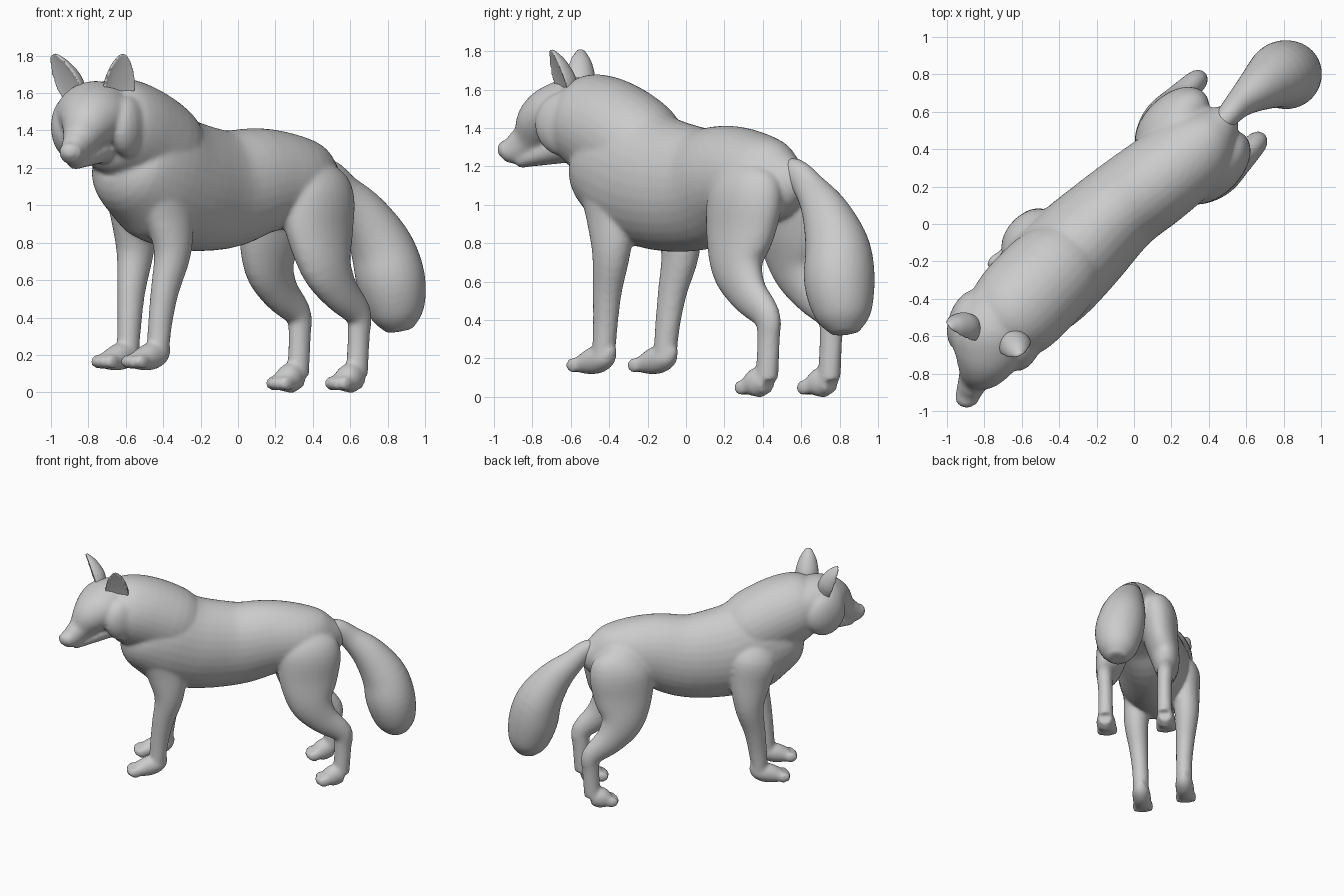
import bpy, bmesh, math
from mathutils import Vector, Matrix

cube = bpy.data.objects.get("Cube")
if cube:
    bpy.data.objects.remove(cube)

fur = bpy.data.materials.new("grey_fur")
fur.use_nodes = True
GREY = (0.6, 0.6, 0.6, 1)
fur.diffuse_color = GREY
fur.node_tree.nodes["Principled BSDF"].inputs["Base Color"].default_value = GREY

ACROSS = Vector((1, -1, 0)).normalized()            # across the body
HEAD_ACROSS = Vector((0.94, -0.33, 0)).normalized()  # across the turned head


def spline(points, steps=4):
    """Catmull-Rom through rows of x, y, z, half width, half depth."""
    rows = [Vector(p) for p in points]
    ends = [rows[0]] + rows + [rows[-1]]
    out = []
    for a, b, c, d in zip(ends, ends[1:], ends[2:], ends[3:]):
        for i in range(steps):
            t = i / steps
            out.append(0.5 * (2 * b + (c - a) * t + (2 * a - 5 * b + 4 * c - d) * t**2
                              + (3 * b - a - 3 * c + d) * t**3))
    return out + [rows[-1]]


def tube(bm, points, across=ACROSS, sides=32, cup=1.0):
    """Loft ellipses along a path; cup below zero hollows the front side."""
    rows = spline(points)
    centres = [Vector(r[:3]) for r in rows]
    rings = []
    for i, row in enumerate(rows):
        along = (centres[min(i + 1, len(rows) - 1)] - centres[max(i - 1, 0)]).normalized()
        side = (across - along * across.dot(along)).normalized()
        deep = along.cross(side)
        ring = []
        for k in range(sides):
            a = math.tau * k / sides
            d = math.sin(a) * row[4]
            d *= cup if d < 0 else 1
            ring.append(bm.verts.new(centres[i] + side * math.cos(a) * row[3] + deep * d))
        rings.append(ring)
    for r, s in zip(rings, rings[1:]):
        for k in range(sides):
            n = (k + 1) % sides
            bm.faces.new((r[k], r[n], s[n], s[k]))
    bm.faces.new(rings[0][::-1])
    bm.faces.new(rings[-1])


def ball(bm, centre, size, across=ACROSS):
    turn = Matrix.Rotation(math.atan2(across.y, across.x), 4, 'Z')
    place = Matrix.Translation(centre) @ turn @ Matrix.Diagonal((*size, 1))
    bmesh.ops.create_uvsphere(bm, u_segments=20, v_segments=12, radius=1, matrix=place)


def opposite(points, dx, dy):
    """Reflect a path across the diagonal midline."""
    return [(p[1] + dx, p[0] + dy, *p[2:]) for p in points]


def finish(name, bm, voxel, rounds):
    bmesh.ops.recalc_face_normals(bm, faces=bm.faces)
    mesh = bpy.data.meshes.new(name)
    bm.to_mesh(mesh)
    bm.free()
    mesh.materials.append(fur)
    obj = bpy.data.objects.new(name, mesh)
    bpy.context.collection.objects.link(obj)
    remesh = obj.modifiers.new("skin", 'REMESH')
    remesh.mode = 'VOXEL'
    remesh.voxel_size = voxel
    remesh.use_smooth_shade = True
    soft = obj.modifiers.new("soften", 'SMOOTH')
    soft.factor = 0.5
    soft.iterations = rounds


# Torso and neck
body = bmesh.new()
tube(body, [(.52, .60, 1.13, .05, .07), (.44, .51, 1.12, .14, .18), (.32, .39, 1.13, .22, .24),
            (.12, .23, 1.13, .24, .285), (-.08, .08, 1.085, .245, .32), (-.30, -.13, 1.11, .275, .35),
            (-.47, -.30, 1.185, .28, .355), (-.60, -.43, 1.22, .24, .25), (-.66, -.49, 1.25, .14, .12)])
tube(body, [(-.20, -.03, 1.19, .10, .12), (-.37, -.20, 1.26, .245, .255), (-.54, -.37, 1.37, .27, .275),
            (-.67, -.51, 1.44, .25, .25), (-.74, -.59, 1.46, .18, .18)])

# Skull, muzzle and jaw
tube(body, [(-.68, -.38, 1.46, .16, .16), (-.76, -.57, 1.47, .21, .195), (-.785, -.68, 1.46, .195, .17),
            (-.81, -.755, 1.42, .145, .14), (-.85, -.82, 1.34, .09, .095),
            (-.88, -.89, 1.29, .07, .08), (-.90, -.95, 1.28, .06, .052)], HEAD_ACROSS)
tube(body, [(-.76, -.60, 1.31, .12, .09), (-.84, -.79, 1.25, .07, .05),
            (-.875, -.875, 1.22, .045, .03)], HEAD_ACROSS)
ball(body, (-.905, -.95, 1.288), (.05, .032, .045), HEAD_ACROSS)
for sign in (-1, 1):
    # Cheek ruff and brow
    ball(body, Vector((-.74, -.57, 1.42)) + HEAD_ACROSS * sign * .165, (.095, .17, .17), HEAD_ACROSS)
    ball(body, Vector((-.83, -.77, 1.475)) + HEAD_ACROSS * sign * .07, (.055, .04, .04), HEAD_ACROSS)

# Legs and paws
front_leg = [(-.42, -.40, 1.26, .05, .08), (-.395, -.405, 1.12, .115, .17), (-.365, -.39, .94, .107, .15),
             (-.35, -.39, .75, .092, .108), (-.39, -.41, .55, .072, .08), (-.415, -.42, .38, .062, .068),
             (-.43, -.43, .21, .06, .06)]
front_paw = [(-.385, -.385, .26, .025, .025), (-.42, -.42, .21, .06, .06), (-.475, -.475, .19, .07, .073),
             (-.54, -.54, .166, .068, .048)]
hind_leg = [(.38, .36, 1.26, .04, .06), (.40, .33, 1.17, .11, .18), (.425, .31, 1.05, .145, .235),
            (.435, .285, .86, .13, .22), (.47, .27, .68, .105, .165), (.545, .325, .54, .08, .115),
            (.642, .42, .42, .061, .08), (.645, .43, .30, .055, .063), (.635, .42, .09, .057, .062)]
hind_paw = [(.65, .43, .065, .05, .05), (.60, .38, .075, .072, .082), (.55, .335, .05, .07, .05)]
for path, paw, dx, dy in ((front_leg, front_paw, -.16, .32), (hind_leg, hind_paw, -.10, .11)):
    for leg, foot in ((path, paw), (opposite(path, dx, dy), opposite(paw, dx, dy))):
        tube(body, leg)
        tube(body, foot)
        tip = Vector(foot[-1][:3])
        for k in range(4):
            off = k - 1.5
            reach = Vector((-1, -1, -.2)) * (.022 - .008 * abs(off))
            ball(body, tip + ACROSS * off * .037 + reach, (.022, .05, .04))
finish("body", body, .013, 7)

# Tail
tail = bmesh.new()
tube(tail, [(.40, .47, 1.19, .04, .04), (.49, .565, 1.175, .06, .07), (.57, .65, 1.08, .08, .09),
            (.675, .73, .95, .125, .13), (.77, .79, .77, .172, .17), (.82, .80, .59, .185, .182),
            (.85, .82, .42, .145, .145), (.865, .83, .33, .07, .07)])
finish("tail", tail, .014, 6)

# Ears: hollow in front, pointed at the tip
for name, base, tip, turn in (("left_ear", (-.64, -.64, 1.55), (-.612, -.71, 1.805), .7),
                              ("right_ear", (-.88, -.57, 1.57), (-.995, -.55, 1.805), -.45)):
    base, tip = Vector(base), Vector(tip)
    across = Matrix.Rotation(turn, 3, 'Z') @ HEAD_ACROSS
    ear = bmesh.new()
    tube(ear, [(*base.lerp(tip, t), w, d) for t, w, d in
               ((0, .08, .085), (.35, .088, .095), (.7, .066, .07), (.92, .036, .036), (1, .018, .018))],
         across, cup=-.15)
    finish(name, ear, .007, 3)
